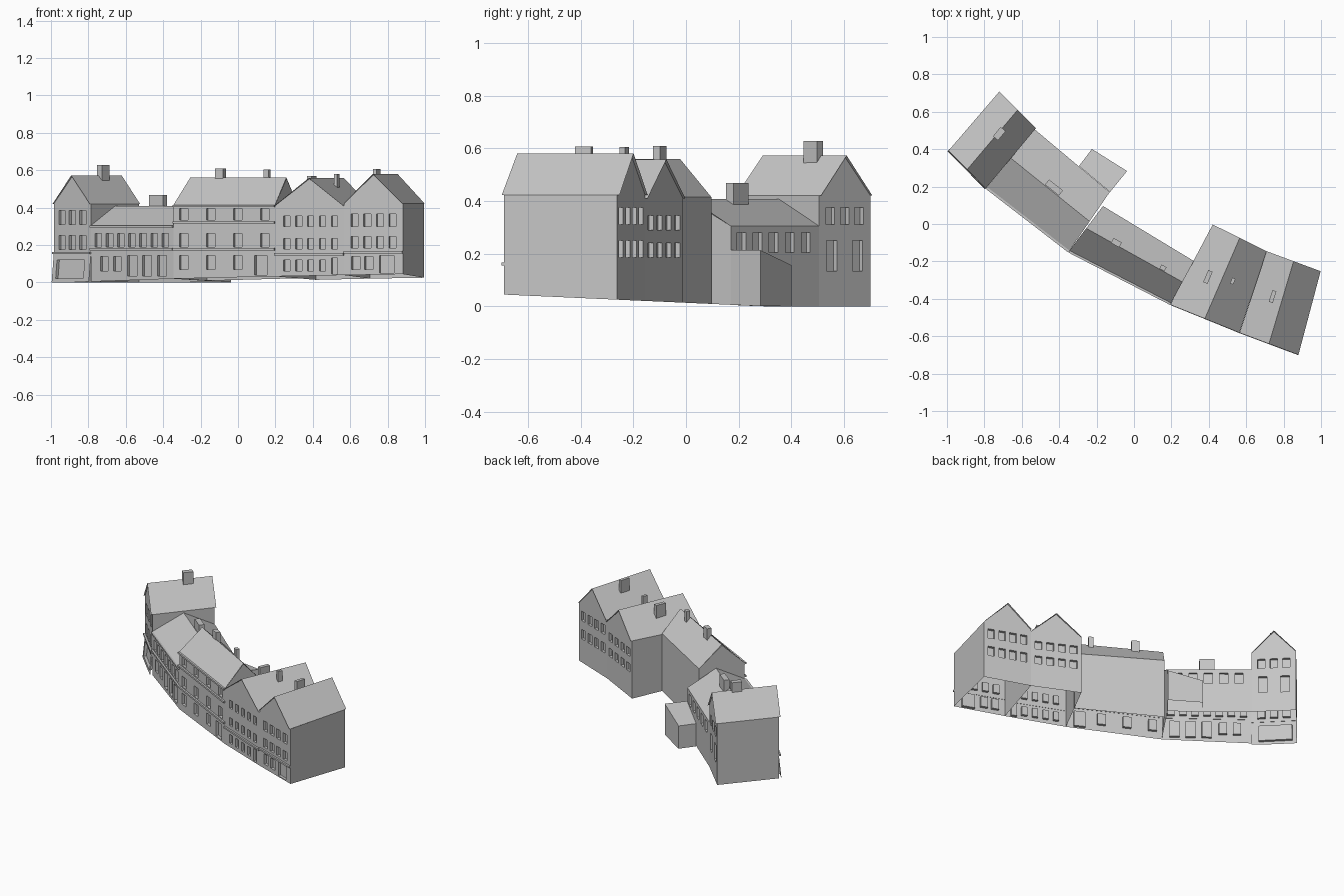
import bpy, bmesh, math
from mathutils import Vector as V

if "Cube" in bpy.data.objects:
    bpy.data.objects.remove(bpy.data.objects["Cube"])

stone = bpy.data.materials.new("plain grey")
stone.diffuse_color = (0.56, 0.56, 0.56, 1)
stone.use_nodes = True
stone.node_tree.nodes["Principled BSDF"].inputs["Base Color"].default_value = stone.diffuse_color


def finish(name, bm):
    me = bpy.data.meshes.new(name)
    bm.to_mesh(me)
    bm.free()
    me.materials.append(stone)
    ob = bpy.data.objects.new(name, me)
    bpy.context.collection.objects.link(ob)
    return ob


def base(p):
    """Street level rises gently towards the right-hand end."""
    return 0.045 * max(0.0, 0.3 - p.y)


def outward(p0, p1):
    d = (p1 - p0).normalized()
    return V((d.y, -d.x))


def cols(n, a, b, w):
    """n openings of width w with centres evenly spread from a to b."""
    cs = [a + (b - a) * i / max(1, n - 1) for i in range(n)]
    return [(c - w / 2, c + w / 2) for c in cs]


def facade(name, p0, p1, top, rows=(), depth=0.018, lean=0.0):
    """Wall sheet from p0 to p1 with recessed openings; rows = (columns, z0, z1)."""
    rects = [(a, b, z0, z1) for cs, z0, z1 in rows for a, b in cs]
    us = sorted({0.0, 1.0} | {round(u, 4) for r in rects for u in r[:2]})
    zs = sorted({0.0, top} | ({0.155} if lean else set()) | {z for r in rects for z in r[2:]})
    n = outward(p0, p1)
    bm = bmesh.new()
    grid = []
    for z in zs:
        row = []
        for u in us:
            p = p0.lerp(p1, u)
            q = p + n * lean * max(0, 1 - z / 0.155)
            row.append(bm.verts.new((q.x, q.y, z if z else base(p))))
        grid.append(row)
    holes = []
    for j in range(len(zs) - 1):
        for i in range(len(us) - 1):
            f = bm.faces.new((grid[j][i], grid[j][i + 1], grid[j + 1][i + 1], grid[j + 1][i]))
            u, z = (us[i] + us[i + 1]) / 2, (zs[j] + zs[j + 1]) / 2
            if any(a < u < b and c < z < d for a, b, c, d in rects):
                holes.append(f)
    if holes:
        out = bmesh.ops.extrude_face_region(bm, geom=holes)["geom"]
        vs = [g for g in out if isinstance(g, bmesh.types.BMVert)]
        bmesh.ops.translate(bm, verts=vs, vec=(-n.x * depth, -n.y * depth, 0))
        old = [f for f in holes if f.is_valid]
        if old:
            bmesh.ops.delete(bm, geom=old, context='FACES_ONLY')
    return finish(name, bm)


def block(name, c, d, length, width, z0, z1):
    """Upright box centred on c, long side along d."""
    d = d.normalized()
    s = V((-d.y, d.x))
    bm = bmesh.new()
    bmesh.ops.create_cube(bm, size=1)
    for v in bm.verts:
        p = c + d * v.co.x * length + s * v.co.y * width
        v.co = (p.x, p.y, z0 if v.co.z < 0 else z1)
    bmesh.ops.recalc_face_normals(bm, faces=bm.faces)
    return finish(name, bm)


def ledge(name, p0, p1, z):
    block(name, (p0 + p1) / 2 + outward(p0, p1) * 0.005, p1 - p0, (p1 - p0).length, 0.014, z, z + 0.012)


def house(name, F0, F1, B1, B0, eave, ridge, front, back=(), gable_front=True, lean=0.0):
    """Four walls without a floor, two gables and a two-sided roof."""
    facade(name + "_front_wall", F0, F1, eave, front, lean=lean)
    facade(name + "_right_wall", F1, B1, eave)
    facade(name + "_back_wall", B1, B0, eave, back)
    facade(name + "_left_wall", B0, F0, eave)
    # walk the corners so that a-b and c-d are the gable ends
    a, b, c, d = (F0, F1, B1, B0) if gable_front else (F1, B1, B0, F0)
    over = 0.01 if gable_front else 0.0
    gb, rb = bmesh.new(), bmesh.new()
    for p, q in ((a, b), (c, d)):
        m = (p + q) / 2
        gb.faces.new([gb.verts.new((w.x, w.y, z)) for w, z in ((p, eave), (q, eave), (m, ridge - 0.004))])
    finish(name + "_gables", gb)
    k = ((a + b) / 2 - (c + d) / 2).normalized() * over
    r0, r1 = (a + b) / 2 + k, (c + d) / 2 - k
    pts = [(a + k, eave), (b + k, eave), (c - k, eave), (d - k, eave), (r0, ridge), (r1, ridge)]
    v = [rb.verts.new((w.x, w.y, z)) for w, z in pts]
    rb.faces.new((v[1], v[2], v[5], v[4]))
    rb.faces.new((v[3], v[0], v[4], v[5]))
    finish(name + "_roof", rb)


# corner points along the street front and along the rear
f = [V(p) for p in ((-0.985, 0.40), (-0.786, 0.198), (-0.345, -0.142), (0.198, -0.422), (0.567, -0.572), (0.882, -0.69))]
b1, b2 = V((-0.727, 0.70)), V((-0.53, 0.505))
b2r, b3l, b3r = V((-0.13, 0.17)), V((-0.166, 0.096)), V((0.32, -0.198))
b4l, b45, b5r = V((0.417, -0.012)), V((0.706, -0.155)), V((0.995, -0.262))

# end house at the left, shop opening below
house("left_house", f[0], f[1], b2, b1, 0.42, 0.572,
      [(cols(3, 0.22, 0.78, 0.17), 0.31, 0.385), (cols(3, 0.22, 0.78, 0.17), 0.175, 0.25),
       ([(0.1, 0.84)], 0.02, 0.12)],
      [(cols(3, 0.22, 0.78, 0.17), 0.31, 0.375), (cols(2, 0.25, 0.75, 0.2), 0.135, 0.25)], lean=0.016)
ledge("left_house_ledge", f[0], f[1], 0.152)

# low house
house("low_house", f[1], f[2], b2r, b2, 0.305, 0.408,
      [(cols(7, 0.09, 0.9, 0.08), 0.19, 0.262), (cols(2, 0.16, 0.32, 0.09), 0.06, 0.14),
       (cols(3, 0.5, 0.86, 0.11), 0.035, 0.145)],
      [(cols(5, 0.12, 0.85, 0.1), 0.205, 0.28)], gable_front=False)
ledge("low_house_ledge", f[1], f[2], 0.172)
ledge("low_house_cornice", f[1], f[2], 0.293)

# lean-to behind the low house, higher on its right side
bm = bmesh.new()
corners = [((-0.294, 0.31), 0.156), ((-0.128, 0.171), 0.213), ((-0.037, 0.283), 0.213), ((-0.225, 0.401), 0.156)]
lo = [bm.verts.new((*p, base(V(p)))) for p, z in corners]
hi = [bm.verts.new((*p, z)) for p, z in corners]
bm.faces.new(hi)
for i in range(4):
    j = (i + 1) % 4
    bm.faces.new((lo[i], lo[j], hi[j], hi[i]))
finish("rear_lean_to", bm)

# long house
c4 = cols(4, 0.1, 0.9, 0.085)
house("long_house", f[2], f[3], b3r, b3l, 0.415, 0.56,
      [(c4, 0.335, 0.395), (c4, 0.19, 0.262), (c4[:3], 0.07, 0.145), ([(0.8, 0.92)], 0.04, 0.145)],
      gable_front=False)
for part, z in (("lower_ledge", 0.172), ("upper_ledge", 0.315), ("cornice", 0.403)):
    ledge("long_house_" + part, f[2], f[3], z)

# two gabled houses at the right
c5 = cols(5, 0.17, 0.86, 0.09)
rear = cols(4, 0.15, 0.85, 0.14)
house("first_gable_house", f[3], f[4], b45, b4l, 0.41, 0.558,
      [(c5, 0.30, 0.355), (c5, 0.18, 0.235), (c5[:4], 0.06, 0.12), ([(0.815, 0.905)], 0.045, 0.13)],
      [(rear, 0.29, 0.345), (rear, 0.185, 0.24)])
g4 = cols(4, 0.18, 0.82, 0.12)
house("second_gable_house", f[4], f[5], b5r, b45, 0.422, 0.58,
      [(g4, 0.30, 0.365), (g4, 0.185, 0.245), (cols(2, 0.2, 0.42, 0.14), 0.07, 0.14),
       ([(0.6, 0.85)], 0.05, 0.145)],
      [(rear, 0.31, 0.375), (rear, 0.185, 0.25)])
ledge("first_gable_house_ledge", f[3], f[4], 0.145)
ledge("second_gable_house_ledge", f[4], f[5], 0.155)

# chimneys: centre, direction, length, width, bottom, top
for i, (c, d, l, w, z0, z1) in enumerate((
        ((-0.72, 0.483), (0.64, 0.77), 0.065, 0.035, 0.52, 0.627),
        ((-0.428, 0.195), (0.79, -0.62), 0.095, 0.035, 0.38, 0.468),
        ((-0.094, -0.1), (0.87, -0.49), 0.05, 0.03, 0.51, 0.608),
        ((0.155, -0.235), (0.87, -0.49), 0.03, 0.025, 0.51, 0.605),
        ((0.395, -0.283), (0.4, 0.92), 0.07, 0.025, 0.45, 0.568),
        ((0.528, -0.305), (0.4, 0.92), 0.033, 0.018, 0.48, 0.58),
        ((0.741, -0.388), (0.3, 0.95), 0.065, 0.022, 0.52, 0.606))):
    block(f"chimney_{i + 1}", V(c), V(d), l, w, z0, z1)
